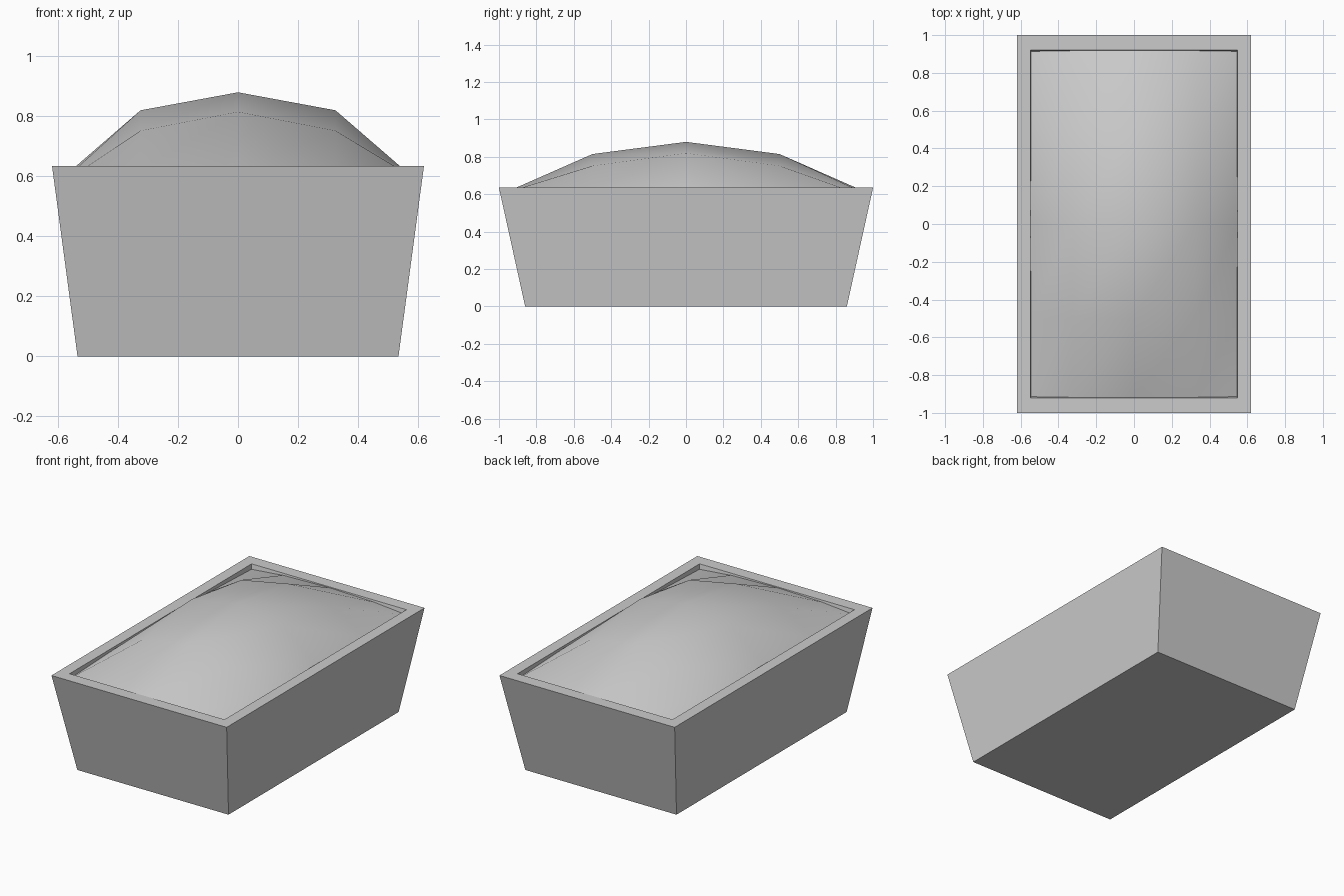
import bpy, bmesh

cube = bpy.data.objects.get("Cube")
if cube:
    bpy.data.objects.remove(cube, do_unlink=True)

# Plain grey used on every part
grey = bpy.data.materials.new("plain_grey")
grey.use_nodes = True
grey.diffuse_color = (0.6, 0.6, 0.6, 1)
grey.node_tree.nodes["Principled BSDF"].inputs["Base Color"].default_value = (0.6, 0.6, 0.6, 1)


def add_object(name, bm, smooth=False):
    bmesh.ops.recalc_face_normals(bm, faces=bm.faces)
    for face in bm.faces:
        face.smooth = smooth
    mesh = bpy.data.meshes.new(name)
    bm.to_mesh(mesh)
    bm.free()
    mesh.materials.append(grey)
    obj = bpy.data.objects.new(name, mesh)
    bpy.context.collection.objects.link(obj)
    return obj


def ring(bm, x, y, z):
    return [bm.verts.new((sx * x, sy * y, z)) for sx, sy in ((-1, -1), (1, -1), (1, 1), (-1, 1))]


# Tapered box: base, outer rim, inner rim, inner floor
bm = bmesh.new()
loops = [ring(bm, *size) for size in
         ((0.535, 0.86, 0), (0.62, 1, 0.635), (0.548, 0.92, 0.635), (0.48, 0.81, 0.08))]
for low, high in zip(loops, loops[1:]):
    for i in range(4):
        j = (i + 1) % 4
        bm.faces.new((low[i], low[j], high[j], high[i]))
bm.faces.new(loops[0])
bm.faces.new(loops[-1])
add_object("planter_box", bm)

# Domed soil: heights by step away from the middle along x (rows) and y (columns)
xs, ys = (0, 0.325, 0.548), (0, 0.5, 0.92)
heights = ((0.88, 0.815, 0.63), (0.82, 0.752, 0.622), (0.627, 0.618, 0.603))
bm = bmesh.new()
steps = range(-2, 3)
grid = [[bm.verts.new(((1 if i > 0 else -1) * xs[abs(i)],
                       (1 if j > 0 else -1) * ys[abs(j)],
                       heights[abs(i)][abs(j)])) for j in steps] for i in steps]
for i in range(4):
    for j in range(4):
        bm.faces.new((grid[i][j], grid[i + 1][j], grid[i + 1][j + 1], grid[i][j + 1]))
soil = add_object("soil_mound", bm, smooth=True)
if soil.data.polygons[0].normal.z < 0:
    soil.data.flip_normals()
